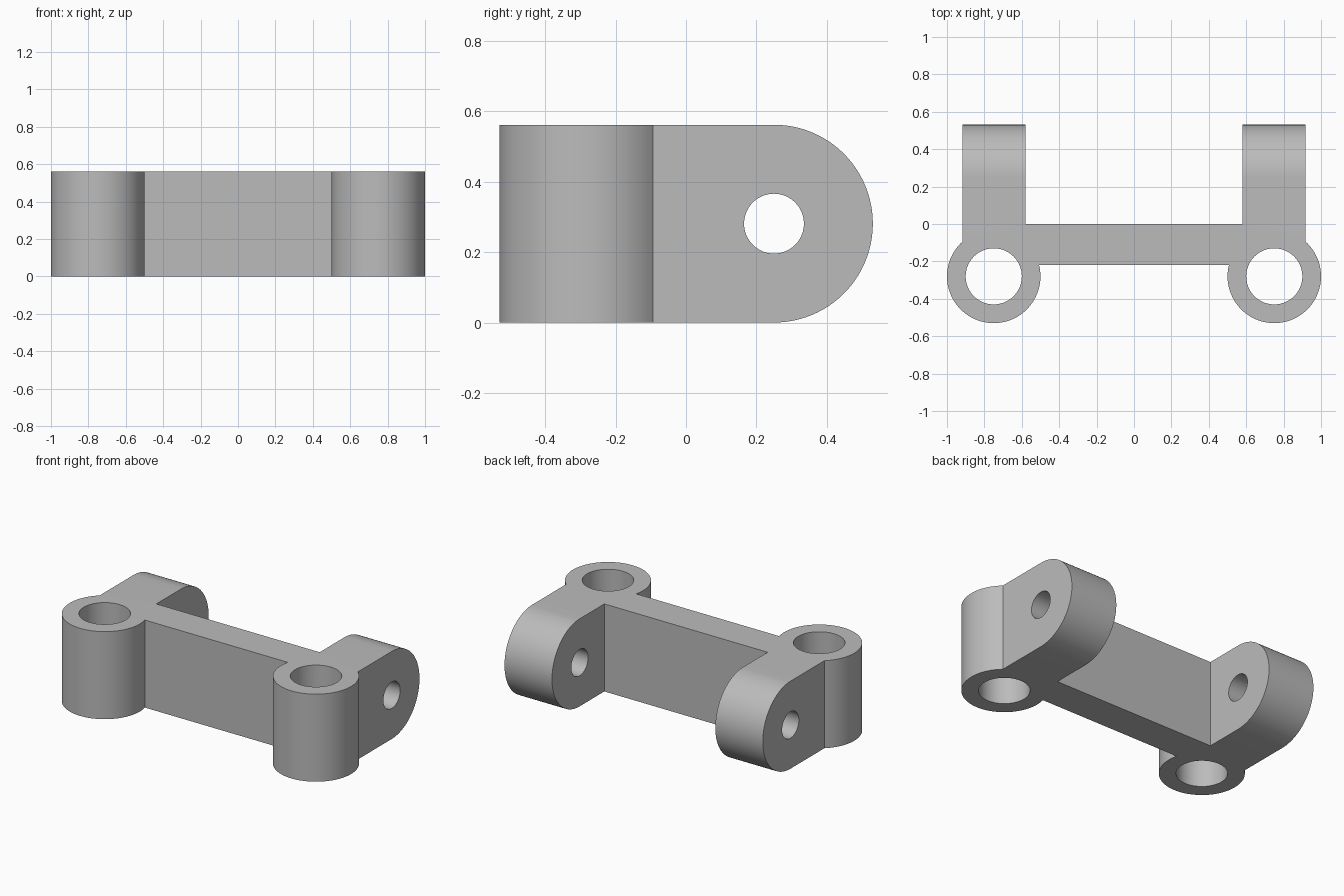
import bpy
import bmesh
from math import pi, sin, cos, acos, asin, radians
from mathutils import Matrix, Vector

if "Cube" in bpy.data.objects:
    bpy.data.objects.remove(bpy.data.objects["Cube"], do_unlink=True)

HEIGHT = 0.562
RING_X, RING_Y, RING_R, BORE_R = 0.75, -0.28, 0.25, 0.15
LUG_IN, LUG_OUT, LUG_Y, PIN_R = 0.58, 0.917, 0.25, 0.085
BAR_FRONT = -0.22
MID = HEIGHT / 2


def arc(cx, cy, r, start, end, steps):
    angles = [start + (end - start) * i / steps for i in range(steps + 1)]
    return [(cx + r * cos(a), cy + r * sin(a)) for a in angles]


def prism(name, points, place, depth):
    """Extrude a closed outline; place maps its 2D points to 3D."""
    bm = bmesh.new()
    face = bm.faces.new([bm.verts.new(place(u, v)) for u, v in points])
    moved = bmesh.ops.extrude_face_region(bm, geom=[face])["geom"]
    bmesh.ops.translate(bm, vec=depth, verts=[g for g in moved if isinstance(g, bmesh.types.BMVert)])
    bmesh.ops.recalc_face_normals(bm, faces=bm.faces)
    return finish(name, bm)


def rod(name, radius, length, location, rotation=Matrix()):
    bm = bmesh.new()
    bmesh.ops.create_cone(bm, cap_ends=True, segments=72, radius1=radius, radius2=radius,
                          depth=length, matrix=Matrix.Translation(location) @ rotation)
    return finish(name, bm)


def finish(name, bm):
    mesh = bpy.data.meshes.new(name)
    bm.to_mesh(mesh)
    bm.free()
    obj = bpy.data.objects.new(name, mesh)
    bpy.context.collection.objects.link(obj)
    return obj


def combine(target, tool, operation):
    tool.hide_render = True
    mod = target.modifiers.new(tool.name, "BOOLEAN")
    mod.operation, mod.solver, mod.object = operation, "EXACT", tool
    bpy.context.view_layer.objects.active = target
    bpy.ops.object.modifier_apply(modifier=mod.name)
    bpy.data.objects.remove(tool, do_unlink=True)


# Plan outline: bar, two rear lugs and two front rings
ring = arc(RING_X, RING_Y, RING_R, acos((LUG_OUT - RING_X) / RING_R),
           -pi - asin((BAR_FRONT - RING_Y) / RING_R), 60)
half = [(LUG_IN, 0), (LUG_IN, 0.7), (LUG_OUT, 0.7)] + ring
outline = half + [(-x, y) for x, y in reversed(half)]
bracket = prism("bracket", outline, lambda x, y: (x, y, -0.1), Vector((0, 0, HEIGHT + 0.2)))

# Side profile trims the height and rounds the lug ends
side = [(-1, 0)] + arc(LUG_Y, MID, MID, -pi / 2, pi / 2, 48) + [(-1, HEIGHT)]
trim = prism("side_profile", side, lambda y, z: (-1.5, y, z), Vector((3, 0, 0)))
combine(bracket, trim, "INTERSECT")

# Vertical ring bores and the cross pin holes
for s in (-1, 1):
    combine(bracket, rod("ring_bore", BORE_R, 2, (s * RING_X, RING_Y, MID)), "DIFFERENCE")
    combine(bracket, rod("pin_hole", PIN_R, 0.6, (s * (LUG_IN + LUG_OUT) / 2, LUG_Y, MID),
                         Matrix.Rotation(pi / 2, 4, "Y")), "DIFFERENCE")

# Plain grey finish
grey = bpy.data.materials.new("plain_grey")
grey.use_nodes = True
colour = (0.5, 0.5, 0.5, 1)
grey.diffuse_color = colour
grey.node_tree.nodes["Principled BSDF"].inputs["Base Color"].default_value = colour
bracket.data.materials.clear()
bracket.data.materials.append(grey)
for poly in bracket.data.polygons:
    poly.material_index = 0

bpy.ops.object.select_all(action="DESELECT")
bracket.select_set(True)
bpy.context.view_layer.objects.active = bracket
bpy.ops.object.shade_smooth_by_angle(angle=radians(30))
